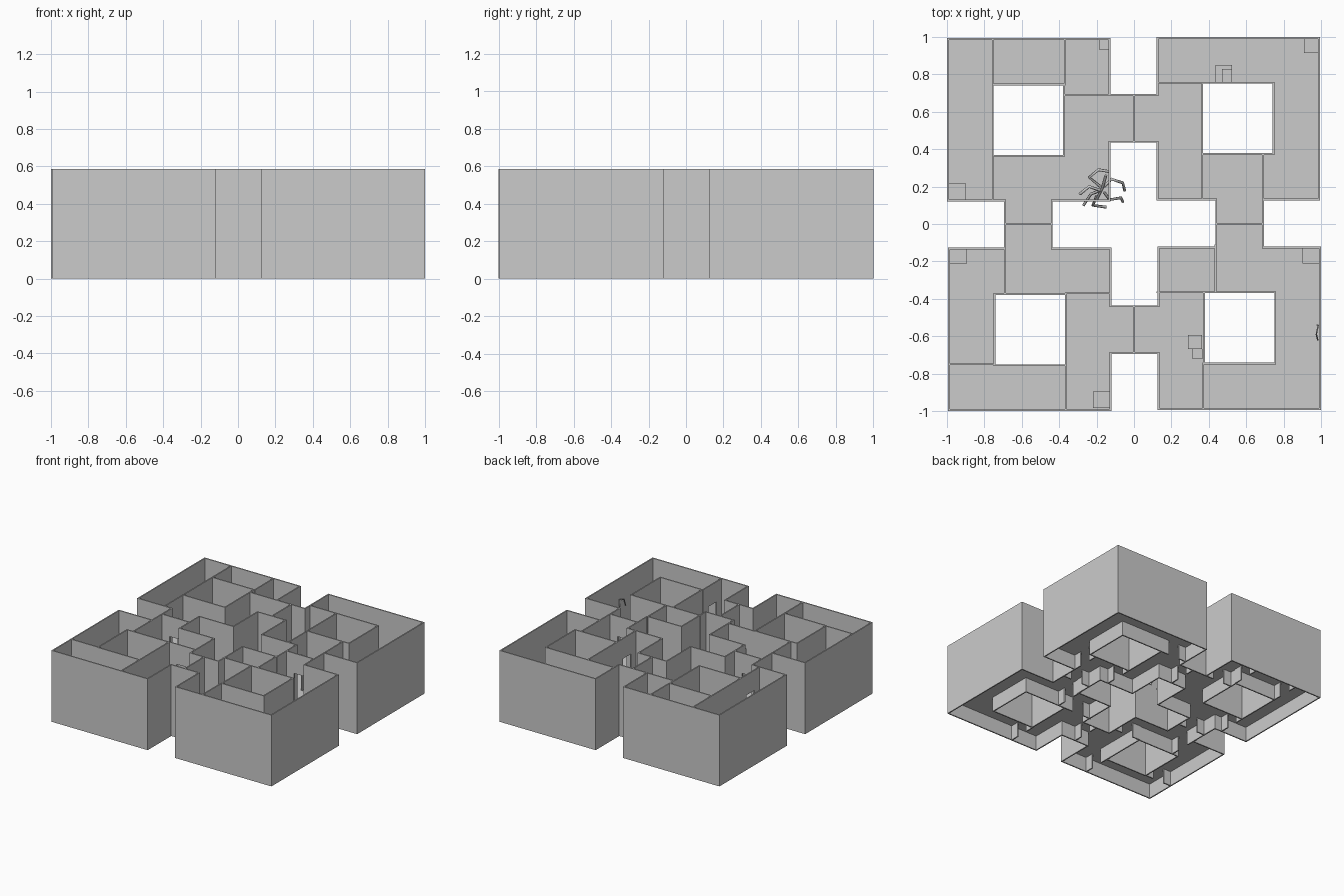
import bpy, bmesh
from mathutils import Vector

if "Cube" in bpy.data.objects:
    bpy.data.objects.remove(bpy.data.objects["Cube"])

HEIGHT, FLOOR, THICK, DOOR_TOP = 0.585, 0.12, 0.01, 0.42

stone = bpy.data.materials.new("stone_grey")
stone.use_nodes = True
stone.diffuse_color = (0.6, 0.6, 0.6, 1)
stone.node_tree.nodes["Principled BSDF"].inputs["Base Color"].default_value = (0.6, 0.6, 0.6, 1)


def turn(p, n):
    """Rotate a plan point by n clockwise quarter turns."""
    x, y = p
    for _ in range(n):
        x, y = y, -x
    return x, y


def add_box(bm, a, b, z0, z1):
    """Add an axis-aligned box between two plan corners."""
    x0, x1 = sorted((a[0], b[0]))
    y0, y1 = sorted((a[1], b[1]))
    vs = bmesh.ops.create_cube(bm, size=1)["verts"]
    for v in vs:
        v.co = Vector((x1 if v.co.x > 0 else x0,
                       y1 if v.co.y > 0 else y0,
                       z1 if v.co.z > 0 else z0))


def add_wall(bm, p, q, z0=0, z1=HEIGHT):
    """Add a thin upright wall along a plan line."""
    h = THICK / 2
    add_box(bm, (min(p[0], q[0]) - h, min(p[1], q[1]) - h),
            (max(p[0], q[0]) + h, max(p[1], q[1]) + h), z0, z1)


def add_door_wall(bm, p, q):
    """Add a partition with a doorway in its middle."""
    p, q = Vector(p), Vector(q)
    a, b = p.lerp(q, 0.27), p.lerp(q, 0.73)
    add_wall(bm, p, a)
    add_wall(bm, b, q)
    add_wall(bm, a, b, DOOR_TOP, HEIGHT)


def finish(bm, name):
    mesh = bpy.data.meshes.new(name)
    bm.to_mesh(mesh)
    bm.free()
    mesh.materials.append(stone)
    ob = bpy.data.objects.new(name, mesh)
    bpy.context.collection.objects.link(ob)


# One quarter of the plan; the others are quarter turns of it
OUTER = [(.125, .69), (.125, .995), (.99, .995), (.99, .13), (.69, .13)]
INNER = [(.125, .44), (.125, .13), (.44, .13)]
COURT = [(.365, .375), (.365, .755), (.745, .755), (.745, .375)]

outer, inner, courts = bmesh.new(), bmesh.new(), bmesh.new()
for bm, path in ((outer, OUTER), (inner, INNER)):
    loop = [turn(p, n) for n in range(4) for p in path]
    for i, p in enumerate(loop):
        add_wall(bm, loop[i - 1], p)
for n in range(4):
    for i in range(4):
        add_wall(courts, turn(COURT[i - 1], n), turn(COURT[i], n))
finish(outer, "outer_walls")
finish(inner, "central_court_walls")
finish(courts, "courtyard_walls")

# Corridor floors around each courtyard, and the links between quarters
FLOORS = [((.125, .13), (.365, .995)), ((.745, .13), (.99, .995)),
          ((.365, .13), (.745, .375)), ((.365, .755), (.745, .995)),
          ((.44, -.125), (.69, .13))]
floor = bmesh.new()
for n in range(4):
    for a, b in FLOORS:
        (ax, ay), (bx, by) = turn(a, n), turn(b, n)
        x0, x1, y0, y1 = min(ax, bx), max(ax, bx), min(ay, by), max(ay, by)
        floor.faces.new([floor.verts.new((x, y, FLOOR)) for x, y in
                         ((x0, y0), (x1, y0), (x1, y1), (x0, y1))])
bmesh.ops.remove_doubles(floor, verts=floor.verts, dist=0.0005)
finish(floor, "corridor_floor")

# Partitions with doorways: four between quarters, the rest per quarter
doors = bmesh.new()
for n in range(4):
    add_door_wall(doors, turn((0, .44), n), turn((0, .69), n))
PARTITIONS = [
    # back left
    ((-.755, .745), (-.755, .99)), ((-.755, .13), (-.755, .37)),
    ((-.37, .745), (-.37, .99)), ((-.37, .69), (-.13, .69)),
    # back right
    ((.125, .755), (.365, .755)), ((.365, .13), (.365, .375)),
    ((.69, .13), (.69, .375)),
    # front right
    ((.435, -.115), (.435, -.365)), ((.125, -.365), (.37, -.365)),
    ((.37, -.745), (.37, -.99)),
    # front left
    ((-.69, -.125), (-.69, -.37)), ((-.365, -.37), (-.125, -.37)),
    ((-.99, -.75), (-.745, -.75)), ((-.365, -.75), (-.365, -.99)),
]
for p, q in PARTITIONS:
    add_door_wall(doors, p, q)
finish(doors, "partitions")

# Low blocks in the corridor corners
blocks = bmesh.new()
for x, y, s in ((-.945, .175, .09), (-.16, .96, .055), (.95, .955, .08),
                (-.94, -.17, .09), (.945, -.165, .09), (-.175, -.94, .09),
                (.48, .805, .09), (.325, -.63, .075), (.34, -.695, .055)):
    h = s / 2
    add_box(blocks, (x - h, y - h), (x + h, y + h), FLOOR, FLOOR + s)
add_box(blocks, (.47, .76), (.525, .83), FLOOR, FLOOR + .15)
finish(blocks, "corner_blocks")


def tubes(name, paths, radius):
    """Build thin round limbs along point paths."""
    cu = bpy.data.curves.new(name, "CURVE")
    cu.dimensions = "3D"
    cu.bevel_depth = radius
    cu.bevel_resolution = 1
    cu.use_fill_caps = True
    for path in paths:
        sp = cu.splines.new("POLY")
        sp.points.add(len(path) - 1)
        for pt, co in zip(sp.points, path):
            pt.co = (*co, 1)
    cu.materials.append(stone)
    ob = bpy.data.objects.new(name, cu)
    bpy.context.collection.objects.link(ob)


# Tangled thin-limbed shape beside the central court
tubes("tangled_limbs", [
    [(-.18, .18, .3), (-.24, .2, .33), (-.29, .16, .29)],
    [(-.18, .18, .3), (-.23, .16, .25), (-.27, .1, .2)],
    [(-.18, .2, .32), (-.24, .25, .36), (-.19, .29, .38), (-.13, .28, .36)],
    [(-.16, .2, .3), (-.12, .24, .33), (-.06, .22, .3), (-.05, .18, .25)],
    [(-.16, .17, .27), (-.13, .13, .24), (-.07, .14, .2), (-.06, .12, .15)],
    [(-.2, .15, .25), (-.22, .1, .2), (-.15, .09, .16)],
    [(-.2, .13, .24), (-.17, .19, .31), (-.15, .26, .36)],
], .008)

# Small bracket on the right wall
tubes("wall_bracket", [[(.98, -.54, .36), (.985, -.54, .42),
                        (.975, -.59, .4), (.982, -.62, .34)]], .004)
